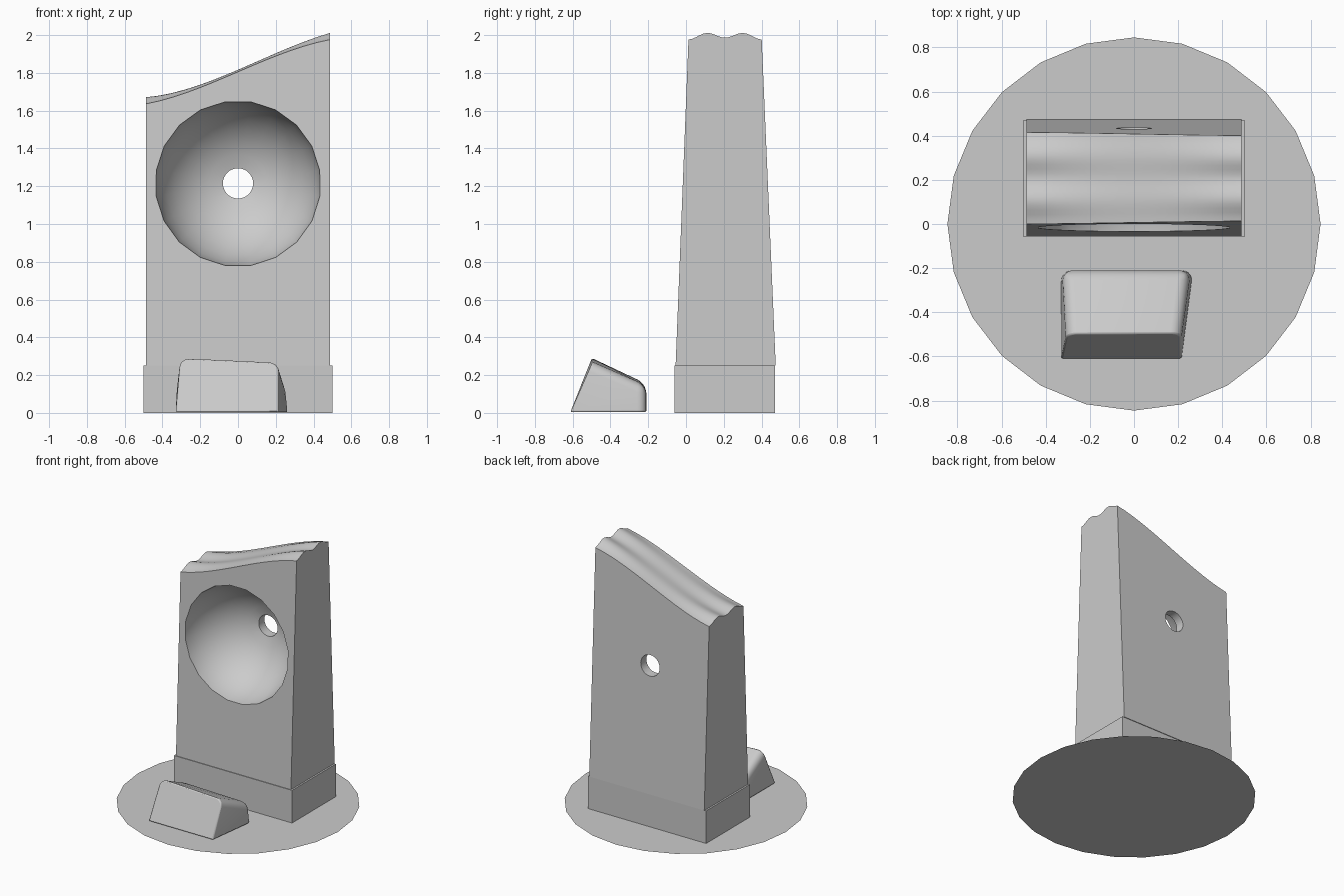
import bpy, bmesh, math
from math import pi, radians

if "Cube" in bpy.data.objects:
    bpy.data.objects.remove(bpy.data.objects["Cube"])


def add_object(name, bm):
    bmesh.ops.recalc_face_normals(bm, faces=bm.faces)
    mesh = bpy.data.meshes.new(name)
    bm.to_mesh(mesh)
    bm.free()
    obj = bpy.data.objects.new(name, mesh)
    bpy.context.collection.objects.link(obj)
    return obj


def activate(obj):
    bpy.ops.object.select_all(action='DESELECT')
    obj.select_set(True)
    bpy.context.view_layer.objects.active = obj


def smooth(obj, angle=32):
    activate(obj)
    bpy.ops.object.shade_smooth_by_angle(angle=radians(angle))


def carve(obj, cutter):
    activate(obj)
    mod = obj.modifiers.new("carve", 'BOOLEAN')
    mod.operation, mod.solver, mod.object = 'DIFFERENCE', 'EXACT', cutter
    bpy.ops.object.modifier_apply(modifier=mod.name)
    bpy.data.objects.remove(cutter, do_unlink=True)


def hexahedron(name, corners):
    # corners: bottom loop of four, then top loop of four
    bm = bmesh.new()
    v = [bm.verts.new(c) for c in corners]
    bm.faces.new(v[3::-1])
    bm.faces.new(v[4:])
    for i in range(4):
        j = (i + 1) % 4
        bm.faces.new((v[i], v[j], v[j + 4], v[i + 4]))
    return bm, v


# Flat round ground disc
bm = bmesh.new()
bmesh.ops.create_circle(bm, cap_ends=True, segments=24, radius=0.845)
disc = add_object("ground_disc", bm)
if disc.data.polygons[0].normal.z < 0:
    disc.data.flip_normals()

# Plinth under the slab
base = [(-.5, -.06), (.5, -.06), (.5, .47), (-.5, .47)]
bm, _ = hexahedron("plinth", [(x, y, z) for z in (0, .25) for x, y in base])
add_object("plinth", bm)

# Tapered slab with a sloping, rippled top
HALF, FOOT = 0.487, 0.25


def slab_y(v, z):
    front = -.055 + (z - FOOT) * .0395
    back = .475 - (z - FOOT) * .043
    return front + (back - front) * v


def top_z(x, v):
    slope = 1.810 + .43 * x - .34 * x ** 3
    ripple = .014 * (1 - math.cos(4 * pi * v)) + .010 * math.sin(pi * v)
    return slope - .004 + ripple * (.3 + .7 * (x / HALF) ** 2)


bm = bmesh.new()
bmesh.ops.create_grid(bm, x_segments=14, y_segments=20, size=1)
rim = [e for e in bm.edges if e.is_boundary]
skirt = bmesh.ops.extrude_edge_only(bm, edges=rim)["geom"]
low = {g for g in skirt if isinstance(g, bmesh.types.BMVert)}
for vert in bm.verts:
    x, v = vert.co.x * HALF, (vert.co.y + 1) / 2
    z = FOOT if vert in low else top_z(x, v)
    vert.co = (x, slab_y(v, z), z)
bmesh.ops.holes_fill(bm, edges=[e for e in bm.edges if e.is_boundary], sides=0)
slab = add_object("slab", bm)

# Round bowl in the front face
bpy.ops.mesh.primitive_uv_sphere_add(segments=20, ring_count=18, radius=0.443,
                                     location=(0, -.07, 1.215),
                                     rotation=(pi / 2, radians(9), 0))
carve(slab, bpy.context.object)

# Small through hole
bpy.ops.mesh.primitive_cylinder_add(vertices=32, radius=0.08, depth=0.5,
                                    location=(0, .4, 1.215), rotation=(pi / 2, 0, 0))
carve(slab, bpy.context.object)
smooth(slab)

# Loose rounded stone in front
bm, v = hexahedron("stone", [
    (-.33, -.612, .004), (.215, -.612, .004), (.268, -.21, .004), (-.33, -.21, .004),
    (-.305, -.498, .292), (.215, -.495, .268), (.25, -.21, .145), (-.325, -.21, .155)])
pairs = [(4, 7), (5, 6), (6, 7), (2, 6), (3, 7)]
edges = [bm.edges.get((v[a], v[b])) for a, b in pairs]
bmesh.ops.bevel(bm, geom=edges, offset=.05, offset_type='OFFSET', segments=5,
                profile=.5, affect='EDGES', clamp_overlap=True)
stone = add_object("stone", bm)
soft = stone.modifiers.new("soft_edges", 'BEVEL')
soft.width, soft.segments, soft.limit_method = .008, 2, 'ANGLE'
soft.angle_limit = radians(40)
smooth(stone, 40)
